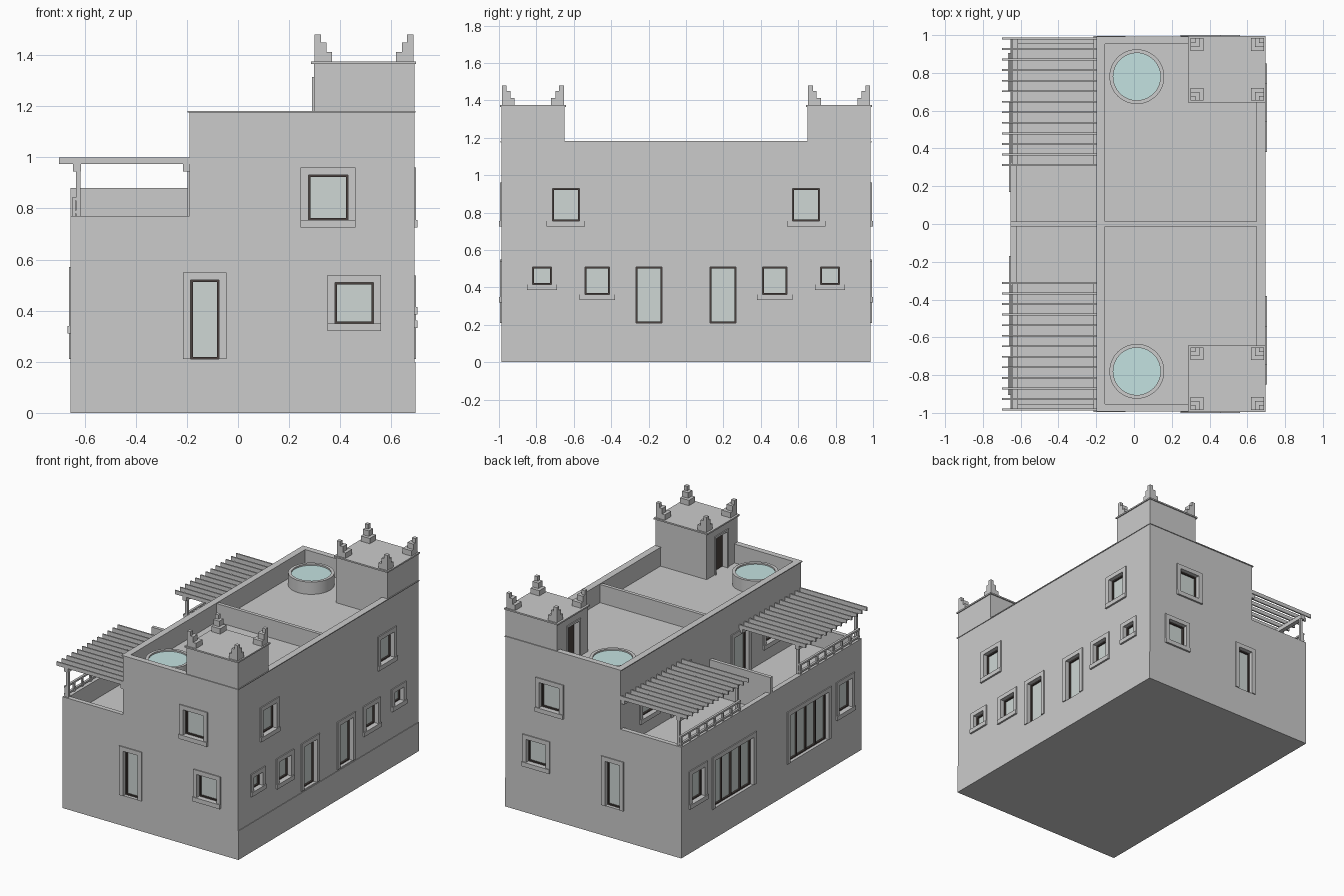
import bpy, bmesh, math
from mathutils import Matrix, Vector

if "Cube" in bpy.data.objects:
    bpy.data.objects.remove(bpy.data.objects["Cube"])

XL, XR, XM, YW = -0.655, 0.69, -0.19, 0.987   # outer walls, setback wall, half length
FLOOR1, FLOOR2, LOW, TOP = 0.64, 1.05, 0.77, 1.18
TX, TY, TZ = 0.297, 0.65, 1.37                # stair tower


def material(name, rgb):
    m = bpy.data.materials.new(name)
    m.diffuse_color = (*rgb, 1)
    m.use_nodes = True
    m.node_tree.nodes["Principled BSDF"].inputs["Base Color"].default_value = m.diffuse_color
    return m


GLASS = material("window_glass", (0.62, 0.68, 0.66))
SKY = material("skylight_glass", (0.55, 0.76, 0.75))
DARK = material("dark_frame", (0.07, 0.055, 0.05))
parts = {}


def box(part, x0, x1, y0, y1, z0, z1):
    parts.setdefault(part, []).append((x0, x1, y0, y1, z0, z1))


def finish(name, bm, mat=None):
    bmesh.ops.recalc_face_normals(bm, faces=bm.faces)
    me = bpy.data.meshes.new(name)
    bm.to_mesh(me)
    bm.free()
    ob = bpy.data.objects.new(name, me)
    bpy.context.collection.objects.link(ob)
    if mat:
        me.materials.append(mat)
    return ob


def build_boxes(name, mat=None):
    bm = bmesh.new()
    for x0, x1, y0, y1, z0, z1 in parts[name]:
        m = (Matrix.Translation(((x0 + x1) / 2, (y0 + y1) / 2, (z0 + z1) / 2))
             @ Matrix.Diagonal((abs(x1 - x0), abs(y1 - y0), z1 - z0, 1)))
        bmesh.ops.create_cube(bm, size=1, matrix=m)
    return finish(name, bm, mat)


# walls: u runs along the wall, v points outward
WALLS = {
    "front": lambda u, v: (u, -YW - v),
    "back": lambda u, v: (u, YW + v),
    "right": lambda u, v: (XR + v, u),
    "left": lambda u, v: (XL - v, u),
    "setback": lambda u, v: (XM - v, u),
    "tower": lambda u, v: (TX - v, u),
}


def wall_box(part, wall, u0, u1, v0, v1, z0, z1):
    (xa, ya), (xb, yb) = WALLS[wall](u0, v0), WALLS[wall](u1, v1)
    box(part, min(xa, xb), max(xa, xb), min(ya, yb), max(ya, yb), z0, z1)


def opening(wall, u0, u1, z0, z1, panels=1, door=False, solid=False, w=0.03):
    u0, u1 = sorted((u0, u1))
    # recess, pane and dark frame
    wall_box("opening_cutters", wall, u0, u1, -0.04, 0.02, z0, z1)
    wall_box("dark_doors" if solid else "window_panes", wall, u0, u1, -0.042, -0.034, z0, z1)
    if not solid:
        t = 0.008
        for i in range(panels + 1):
            c = u0 + t / 2 + (u1 - u0 - t) * i / panels
            wall_box("window_frames", wall, c - t / 2, c + t / 2, -0.04, -0.022, z0, z1)
        for z in (z0, z1 - t):
            wall_box("window_frames", wall, u0, u1, -0.04, -0.022, z, z + t)
    # raised surround and sill
    for a, b in ((u0 - w, u0), (u1, u1 + w)):
        wall_box("window_surrounds", wall, a, b, -0.005, 0.007, z0, z1)
    wall_box("window_surrounds", wall, u0 - w, u1 + w, -0.005, 0.007, z1, z1 + w)
    if not door:
        wall_box("window_sills", wall, u0 - w, u1 + w, -0.005, 0.013, z0 - w, z0)


for wall in ("front", "back"):
    opening(wall, -0.185, -0.075, 0.21, 0.52, door=True)
    opening(wall, 0.275, 0.43, 0.755, 0.93)
    opening(wall, 0.38, 0.53, 0.35, 0.51)

for s in (1, -1):
    opening("right", s * 0.57, s * 0.715, 0.755, 0.93)
    opening("right", s * 0.72, s * 0.82, 0.415, 0.508)
    opening("right", s * 0.41, s * 0.54, 0.362, 0.508)
    opening("right", s * 0.127, s * 0.267, 0.21, 0.508, door=True)
    opening("left", s * 0.735, s * 0.875, 0.34, 0.54)
    opening("left", s * 0.20, s * 0.62, 0.21, 0.54, panels=4, door=True)
    opening("setback", s * 0.25, s * 0.41, FLOOR1, 0.93, door=True)
    opening("setback", s * 0.60, s * 0.75, 0.755, 0.93)
    opening("tower", s * 0.75, s * 0.87, FLOOR2, 1.30, door=True, solid=True, w=0.015)

    def ybox(part, x0, x1, y0, y1, z0, z1):
        box(part, x0, x1, min(s * y0, s * y1), max(s * y0, s * y1), z0, z1)

    # terrace and roof parapets on the end walls
    ybox("terrace_parapet", XL, XM, 0.955, YW, FLOOR1, LOW)
    ybox("roof_parapet", XM, XR, 0.955, YW, FLOOR2, TOP)
    ybox("roof_trim", XM - 0.008, XR + 0.005, 0.953, 0.993, TOP - 0.004, TOP + 0.002)

    # stair tower with slab and stepped corner merlons
    ybox("stair_tower", TX, XR, TY, YW, FLOOR2 - 0.01, TZ)
    ybox("tower_slab", TX - 0.012, XR + 0.007, TY - 0.008, 0.994, TZ - 0.005, TZ + 0.005)
    for cx, dx in ((TX + 0.003, 1), (XR - 0.003, -1)):
        for cy, dy in ((TY + 0.003, 1), (YW - 0.003, -1)):
            for size, z0, z1 in ((0.068, TZ, 1.412), (0.046, 1.412, 1.45), (0.025, 1.45, 1.48)):
                ybox("tower_merlons", min(cx, cx + dx * size), max(cx, cx + dx * size),
                     cy, cy + dy * size, z0, z1)

    # pergola: slats, beams, posts
    for i in range(13):
        y = 0.313 + i * 0.0557
        ybox("pergola_slats", -0.70, XM, y - 0.005, y + 0.005, 0.974, 1.0)
    ybox("pergola_beams", -0.645, -0.615, 0.313, 0.981, 0.945, 0.974)
    ybox("pergola_beams", -0.215, XM, 0.313, 0.981, 0.945, 0.974)
    for y in (0.335, 0.968):
        ybox("pergola_posts", -0.634, -0.616, y - 0.009, y + 0.009, LOW - 0.01, 0.945)

    # terrace railing between the posts
    for z in (0.78, 0.83):
        ybox("terrace_railing", -0.65, -0.634, 0.326, 0.977, z, z + 0.012)
    for i in range(8):
        y = 0.335 + i * 0.633 / 7
        ybox("terrace_railing", -0.648, -0.636, y - 0.007, y + 0.007, LOW, 0.835)

# long parapets, dividers, trim, plinth
box("terrace_parapet", XL, -0.62, -0.955, 0.955, FLOOR1, LOW)
box("terrace_divider", XL, XM, -0.012, 0.012, FLOOR1, 0.88)
for x0, x1 in ((XM, -0.155), (0.65, XR)):
    box("roof_parapet", x0, x1, -0.955, 0.955, FLOOR2, TOP)
box("roof_trim", XM - 0.008, -0.153, -0.953, 0.953, TOP - 0.004, TOP + 0.002)
box("roof_trim", 0.648, XR + 0.005, -0.953, 0.953, TOP - 0.004, TOP + 0.002)
box("roof_divider", -0.155, 0.65, -0.012, 0.012, FLOOR2, TOP - 0.004)
box("right_plinth", XR - 0.01, XR + 0.004, -YW, YW, 0, 0.2)

# main stepped body from a side profile
bm = bmesh.new()
profile = [(XL, 0), (XR, 0), (XR, FLOOR2), (XM, FLOOR2), (XM, FLOOR1), (XL, FLOOR1)]
face = bm.faces.new([bm.verts.new((x, -YW, z)) for x, z in profile])
ext = bmesh.ops.extrude_face_region(bm, geom=[face])["geom"]
bmesh.ops.translate(bm, vec=(0, 2 * YW, 0), verts=[g for g in ext if isinstance(g, bmesh.types.BMVert)])
body = finish("house_body", bm)

mats = {"window_panes": GLASS, "window_frames": DARK, "dark_doors": DARK}
obs = {n: build_boxes(n, mats.get(n)) for n in parts}

# cut the recesses
cutter = obs["opening_cutters"]
cutter.hide_render = True
cutter.hide_set(True)
cutter.display_type = 'WIRE'
for ob in (body, obs["stair_tower"]):
    mod = ob.modifiers.new("recesses", 'BOOLEAN')
    mod.operation, mod.solver, mod.object = 'DIFFERENCE', 'EXACT', cutter

# round skylights
for side, s in (("back", 1), ("front", -1)):
    c = Vector((0.015, s * 0.78, 0))
    bm = bmesh.new()
    ring = [bm.verts.new(c + Vector((r, 0, z))) for r, z in
            ((0.125, FLOOR2), (0.145, FLOOR2), (0.145, 1.135), (0.125, 1.135))]
    edges = [bm.edges.new((ring[i], ring[(i + 1) % 4])) for i in range(4)]
    bmesh.ops.spin(bm, geom=ring + edges, cent=c, axis=(0, 0, 1), angle=2 * math.pi, steps=48)
    bmesh.ops.remove_doubles(bm, verts=bm.verts, dist=1e-4)
    curb = finish(side + "_skylight_curb", bm)
    bpy.ops.object.select_all(action='DESELECT')
    curb.select_set(True)
    bpy.context.view_layer.objects.active = curb
    bpy.ops.object.shade_smooth_by_angle()
    bm = bmesh.new()
    bmesh.ops.create_circle(bm, cap_ends=True, segments=48, radius=0.126,
                            matrix=Matrix.Translation(c + Vector((0, 0, 1.125))))
    finish(side + "_skylight_glass", bm, SKY)
